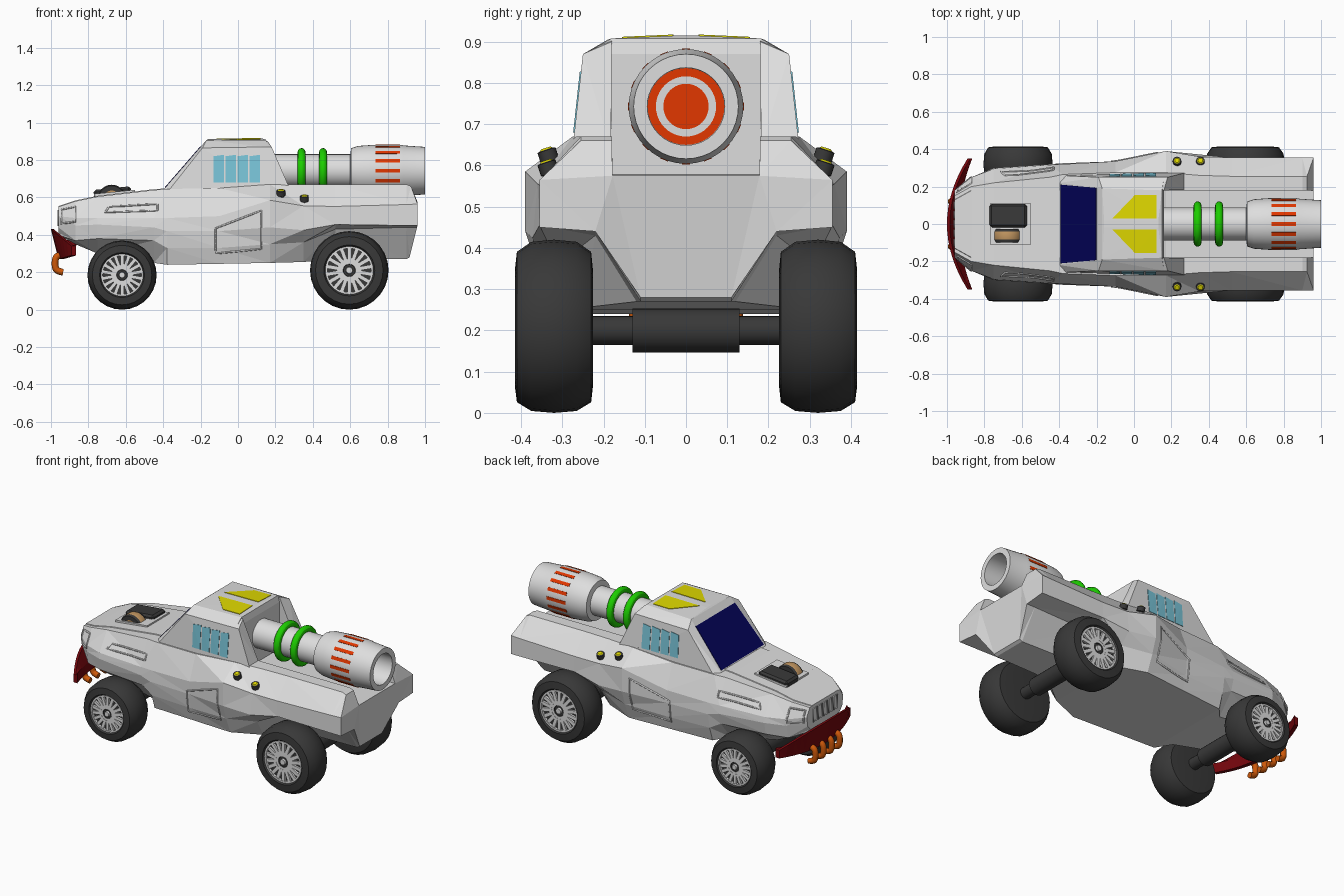
import bpy, bmesh, math
from mathutils import Vector, Matrix
from mathutils.bvhtree import BVHTree

cube = bpy.data.objects.get("Cube")
if cube:
    bpy.data.objects.remove(cube)


def material(name, r, g, b):
    m = bpy.data.materials.new(name)
    m.use_nodes = True
    m.diffuse_color = (r, g, b, 1)
    m.node_tree.nodes["Principled BSDF"].inputs["Base Color"].default_value = (r, g, b, 1)
    return m


GREY = material("light_grey", .73, .73, .73)
DARK = material("charcoal", .04, .04, .04)
RED = material("dark_red", .18, .002, .004)
RUST = material("rust_orange", .62, .1, .003)
FIRE = material("fire_orange", .76, .038, 0)
GREEN = material("bright_green", .012, .62, 0)
YELLOW = material("yellow", .74, .69, 0)
NAVY = material("navy_glass", .001, .001, .1)
CYAN = material("pale_blue_glass", .19, .55, .68)
TAN = material("tan", .55, .31, .12)


def finish(name, bm, mats, smooth=False):
    bmesh.ops.recalc_face_normals(bm, faces=bm.faces)
    bmesh.ops.triangulate(bm, faces=bm.faces)
    mesh = bpy.data.meshes.new(name)
    bm.to_mesh(mesh)
    bm.free()
    ob = bpy.data.objects.new(name, mesh)
    bpy.context.collection.objects.link(ob)
    for m in mats:
        mesh.materials.append(m)
    if smooth:
        bpy.ops.object.select_all(action='DESELECT')
        ob.select_set(True)
        bpy.context.view_layer.objects.active = ob
        bpy.ops.object.shade_smooth_by_angle(angle=math.radians(32))
    return ob


def loft(name, rings, mats, slots=None, smooth=False):
    """Skin a list of closed rings and cap both ends."""
    bm = bmesh.new()
    loops = [[bm.verts.new(p) for p in ring] for ring in rings]
    n = len(loops[0])
    for k, (a, b) in enumerate(zip(loops, loops[1:])):
        for i in range(n):
            f = bm.faces.new((a[i], a[(i + 1) % n], b[(i + 1) % n], b[i]))
            f.material_index = slots[k] if slots else 0
    bm.faces.new(loops[0])
    bm.faces.new(loops[-1]).material_index = slots[-1] if slots else 0
    return finish(name, bm, mats, smooth)


def lathe(name, origin, axis, profile, mats, slots=None, seg=32):
    """Turn (distance, radius) points about an axis."""
    rot = Vector((0, 0, 1)).rotation_difference(Vector(axis)).to_matrix()
    rings = [[Vector(origin) + rot @ Vector((r * math.cos(a), r * math.sin(a), d))
              for a in (2 * math.pi * i / seg for i in range(seg))] for d, r in profile]
    return loft(name, rings, mats, slots, True)


def hull(name, points, sides, mat):
    bm = bmesh.new()
    for x, y, z in points:
        for s in sides:
            bm.verts.new((x, s * y, z))
    bmesh.ops.convex_hull(bm, input=bm.verts)
    return finish(name, bm, [mat])


def box(bm, size, matrix):
    bmesh.ops.create_cube(bm, size=1, matrix=matrix @ Matrix.Diagonal((*size, 1)))


def surface(ob):
    me = ob.data
    return BVHTree.FromPolygons([v.co for v in me.vertices], [p.vertices for p in me.polygons])


def project(tree, start, direction):
    return tree.ray_cast(Vector(start), Vector(direction))[0]


def plate(name, pts, mat, thick=.003):
    n = (pts[1] - pts[0]).cross(pts[2] - pts[0]).normalized()
    return loft(name, [[p - n * thick for p in pts], [p + n * thick for p in pts]], [mat])


def tube(name, pts, radius, mat, cyclic=False, kind='POLY'):
    cu = bpy.data.curves.new(name, 'CURVE')
    cu.dimensions = '3D'
    cu.bevel_depth, cu.bevel_resolution, cu.use_fill_caps = radius, 2, True
    sp = cu.splines.new(kind)
    sp.points.add(len(pts) - 1)
    for p, co in zip(sp.points, pts):
        p.co = (*co, 1)
    sp.use_cyclic_u = cyclic
    if kind == 'NURBS':
        sp.order_u, sp.use_endpoint_u = 3, True
    cu.materials.append(mat)
    ob = bpy.data.objects.new(name, cu)
    bpy.context.collection.objects.link(ob)


# Body: half sections listed as bottom, arch, crease, shoulder, top edge
stations = [
    (-.96, (.14, .40), (.14, .41), (.17, .44), (.18, .50), (.15, .55)),
    (-.87, (.17, .35), (.235, .37), (.25, .45), (.25, .49), (.20, .58)),
    (-.75, (.17, .30), (.285, .38), (.30, .455), (.295, .49), (.22, .605)),
    (-.45, (.20, .25), (.30, .37), (.32, .44), (.315, .49), (.25, .64)),
    (-.38, (.28, .24), (.31, .33), (.325, .42), (.32, .49), (.265, .645)),
    (-.1, (.30, .245), (.325, .33), (.335, .42), (.335, .50), (.275, .65)),
    (.17, (.32, .25), (.36, .35), (.39, .44), (.39, .585), (.275, .67)),
    (.35, (.25, .255), (.31, .36), (.372, .425), (.36, .555), (.26, .67)),
    (.52, (.12, .27), (.22, .43), (.355, .455), (.355, .552), (.255, .67)),
    (.9, (.11, .27), (.22, .44), (.355, .45), (.355, .562), (.255, .67)),
    (.96, (.11, .28), (.22, .44), (.355, .45), (.355, .565), (.255, .66)),
]
rings = []
for x, *half in stations:
    ty, tz = half[-1]
    inner = min(.18, ty - .02)
    half = half + [(inner, tz), (inner - .002, .575 if x > .1 else tz + .004)]
    full = half + [(-y, z) for y, z in reversed(half)]
    tail = x > .95
    rings.append([(x - tail * (.25 * max(0, .45 - z) + .5 * max(0, z - .59)), y, z) for y, z in full])
body = loft("body", rings, [GREY])

# Cab with an upright back wall and a sloping buttress on each side of it
cab = hull("cab", [(-.40, .22, .64), (-.40, .26, .60), (-.17, .19, .905), (-.19, .25, .865), (-.16, .02, .912),
                   (.13, .02, .915), (.15, .18, .908), (.16, .25, .87), (.16, .275, .64), (.16, .18, .56)],
           (1, -1), GREY)
for s in (1, -1):
    hull("cab_buttress", [(.14, .18, .905), (.14, .25, .87), (.18, .25, .87), (.16, .18, .90), (.28, .275, .64),
                          (.28, .182, .64), (.14, .275, .64), (.14, .182, .56), (.28, .182, .56)], (s,), GREY)
body_tree, cab_tree = surface(body), surface(cab)

# Windshield
plate("windshield", [project(cab_tree, (-2, y, z), (1, 0, 0)) for y, z in
                     ((-.21, .652), (.21, .652), (.193, .87), (-.193, .87))], NAVY)

for s in (1, -1):
    side = "left" if s < 0 else "right"
    # Side windows
    for i in range(4):
        x = -.13 + i * .064
        plate(f"{side}_window_{i}", [project(cab_tree, (x + dx, s, z), (0, -s, 0)) for dx, z in
                                     ((0, .68), (.055, .68), (.055, .828), (0, .82))], CYAN)
    # Roof marking
    plate(f"{side}_roof_marking", [project(cab_tree, (x, s * y, 2), (0, 0, -1)) for x, y in
                                   ((-.115, .03), (.12, .03), (.12, .155), (.005, .155))], YELLOW)
    # Door, hood vent and headlight outlines follow the body
    for part, corners in (("door", ((-.12, .30), (-.12, .435), (.125, .53), (.125, .325))),
                          ("hood_vent", ((-.71, .52), (-.69, .55), (-.43, .565), (-.43, .53))),
                          ("headlight", ((-.945, .46), (-.945, .535), (-.87, .55), (-.87, .47)))):
        path = []
        for (x0, z0), (x1, z1) in zip(corners, corners[1:] + corners[:1]):
            path += [project(body_tree, (x0 + (x1 - x0) * t / 5, s, z0 + (z1 - z0) * t / 5), (0, -s, 0))
                     for t in range(5)]
        tube(f"{side}_{part}_frame", path, .005, GREY, True)
    # Bed lamps
    for x, y, z in ((.23, .318, .575), (.355, .318, .545)):
        lathe(f"{side}_lamp", (x, s * y, z), (0, s * .33, 1),
              [(0, .018), (.036, .018), (.038, .023), (.065, .023), (.067, .016), (.071, .012)],
              [DARK, YELLOW], [0, 0, 0, 0, 1, 1], 16)

# Grille slots
for i in range(5):
    y = -.1 + i * .05
    tube("grille_slot", [(-.962, y + dy, z) for dy, z in
                         ((-.018, .45), (.018, .45), (.018, .53), (-.018, .53))], .004, GREY, True)

# Wheels
tyre = [(-.095, .02), (-.095, .62), (-.09, .86), (-.055, .975), (0, 1), (.055, .975),
        (.09, .86), (.095, .65), (.08, .6), (.072, .57), (.072, .02)]
for end, x, r in (("front", -.62, .185), ("rear", .595, .21)):
    for s in (1, -1):
        centre = Vector((x, s * .32, r))
        lathe(f"{end}_tyre", centre, (0, s, 0), [(d, f * r) for d, f in tyre], [DARK], seg=28)
        lathe(f"{end}_rim", centre, (0, s, 0), [(.07, .61 * r), (.088, .61 * r), (.088, .56 * r), (.07, .56 * r)],
              [GREY])
        lathe(f"{end}_hub", centre, (0, s, 0),
              [(.07, .27 * r), (.084, .27 * r), (.084, .16 * r), (.08, .15 * r), (.08, .09 * r), (.092, .08 * r), (.092, .01)],
              [GREY, DARK], [0, 0, 1, 1, 0, 0], 20)
        bm = bmesh.new()
        for i in range(18):
            spin = Matrix.Translation(centre + Vector((0, s * .078, 0))) @ Matrix.Rotation(math.tau * i / 18, 4, 'Y')
            box(bm, (.1 * r, .014, .35 * r), spin @ Matrix.Translation((0, 0, .41 * r)))
        finish(f"{end}_spokes", bm, [GREY])
    # Axle with its thicker housing
    lathe(f"{end}_axle", (x, 0, .2), (0, 1, 0),
          [(-.26, .035), (-.13, .035), (-.13, .053), (.13, .053), (.13, .035), (.26, .035)], [DARK], seg=20)

# Cannon with a deep bore and painted rings at its bottom
lathe("cannon", (0, 0, .743), (1, 0, 0),
      [(.1, .088), (.6, .088), (.605, .12), (.64, .132), (.72, .138), (.865, .139), (.885, .135), (1.0, .127),
       (1.0, .094), (.68, .093), (.68, .073), (.68, .055), (.68, .002)],
      [GREY, FIRE], [0] * 9 + [1, 0, 1], 40)
for x in (.34, .455):
    bpy.ops.mesh.primitive_torus_add(location=(x, 0, .743), rotation=(0, math.pi / 2, 0), major_radius=.1,
                                     minor_radius=.021, major_segments=36, minor_segments=12)
    ring = bpy.context.object
    ring.name = "cannon_ring"
    ring.data.materials.append(GREEN)
    bpy.ops.object.shade_smooth_by_angle()
bm = bmesh.new()
for i in range(16):
    spin = Matrix.Translation((.8, 0, .743)) @ Matrix.Rotation(math.tau * i / 16, 4, 'X')
    box(bm, (.13, .02, .008), spin @ Matrix.Translation((0, 0, .1362)))
finish("cannon_slots", bm, [FIRE])

# Hood engine: panel, block and belt pulley
bm = bmesh.new()
box(bm, (.22, .22, .012), Matrix.Translation((-.66, 0, .624)) @ Matrix.Rotation(-.1, 4, 'Y'))
finish("hood_panel", bm, [GREY])
bm = bmesh.new()
box(bm, (.2, .125, .07), Matrix.Translation((-.67, .045, .615)) @ Matrix.Rotation(-.1, 4, 'Y'))
bmesh.ops.bevel(bm, geom=bm.edges[:], offset=.012, segments=1, affect='EDGES')
finish("engine_block", bm, [DARK])
lathe("belt_pulley", (-.675, -.062, .592), (0, 1, 0),
      [(-.036, .045), (-.036, .07), (-.022, .076), (.022, .076), (.036, .07), (.036, .045)],
      [TAN, DARK], [1, 1, 0, 1, 1], 28)

# Curved ram bumper
rings = []
for i in range(-8, 9):
    t = i / 8
    q = t * t
    x, lean, top, low = -1 + .11 * q, .04 * (1 - q), .43 - .09 * q, .27 + .02 * q
    rings.append([(x, .35 * t, top), (x + .015, .35 * t, top), (x + .025 + lean, .35 * t, low + .06),
                  (x + .025 + lean, .35 * t, low), (x + lean, .35 * t, low)])
loft("ram_bumper", rings, [RED])
bm = bmesh.new()
for s in (1, -1):
    box(bm, (.12, .04, .05), Matrix.Translation((-.9, s * .1, .35)) @ Matrix.Rotation(-.6, 4, 'Y'))
finish("bumper_mounts", bm, [RED])

# Tow hooks
for i in range(4):
    y = -.12 + i * .08
    tube("tow_hook", [(x, y, z) for x, z in ((-.95, .29), (-.975, .29), (-.98, .23), (-.965, .205), (-.935, .2))],
         .018, RUST, kind='NURBS')
